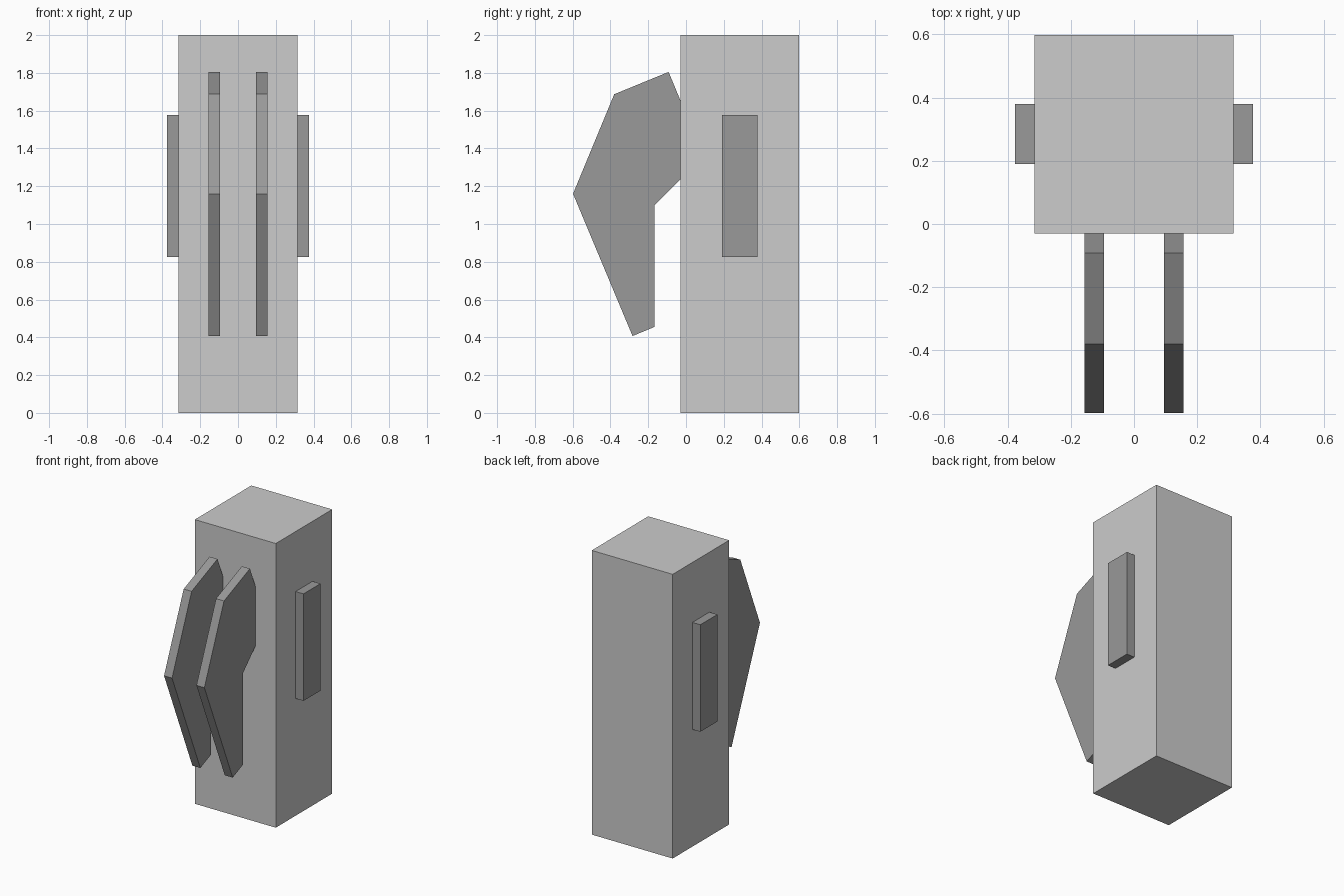
import bpy
import bmesh

if "Cube" in bpy.data.objects:
    bpy.data.objects.remove(bpy.data.objects["Cube"])


def material(name, value):
    mat = bpy.data.materials.new(name)
    mat.diffuse_color = (value, value, value, 1)
    mat.use_nodes = True
    mat.node_tree.nodes["Principled BSDF"].inputs["Base Color"].default_value = mat.diffuse_color
    return mat


LIGHT = material("light_grey", 0.604)
DARK = material("mid_grey", 0.319)


def prism(name, profile, x0, x1, mat):
    """Extrude a (y, z) profile along x from x0 to x1."""
    bm = bmesh.new()
    face = bm.faces.new([bm.verts.new((x0, y, z)) for y, z in profile])
    out = bmesh.ops.extrude_face_region(bm, geom=[face])
    verts = [v for v in out["geom"] if isinstance(v, bmesh.types.BMVert)]
    bmesh.ops.translate(bm, verts=verts, vec=(x1 - x0, 0, 0))
    bmesh.ops.recalc_face_normals(bm, faces=bm.faces)
    mesh = bpy.data.meshes.new(name)
    bm.to_mesh(mesh)
    bm.free()
    mesh.materials.append(mat)
    obj = bpy.data.objects.new(name, mesh)
    bpy.context.collection.objects.link(obj)
    return obj


def rect(y0, y1, z0, z1):
    return [(y0, z0), (y1, z0), (y1, z1), (y0, z1)]


# Tall square body
prism("body", rect(-0.03, 0.598, 0, 2), -0.315, 0.315, LIGHT)

# Angular fin outline, with its root sunk into the body
fin = [(-0.092, 1.805), (-0.38, 1.687), (-0.598, 1.16), (-0.283, 0.407),
       (-0.167, 0.455), (-0.167, 1.1), (0.0, 1.267), (0.0, 1.583)]

# Paired front fins and side blocks
for side, s in (("left", -1), ("right", 1)):
    prism(side + "_front_fin", fin, s * 0.095, s * 0.157, DARK)
    prism(side + "_side_block", rect(0.19, 0.379, 0.825, 1.578),
          s * 0.30, s * 0.377, DARK)
